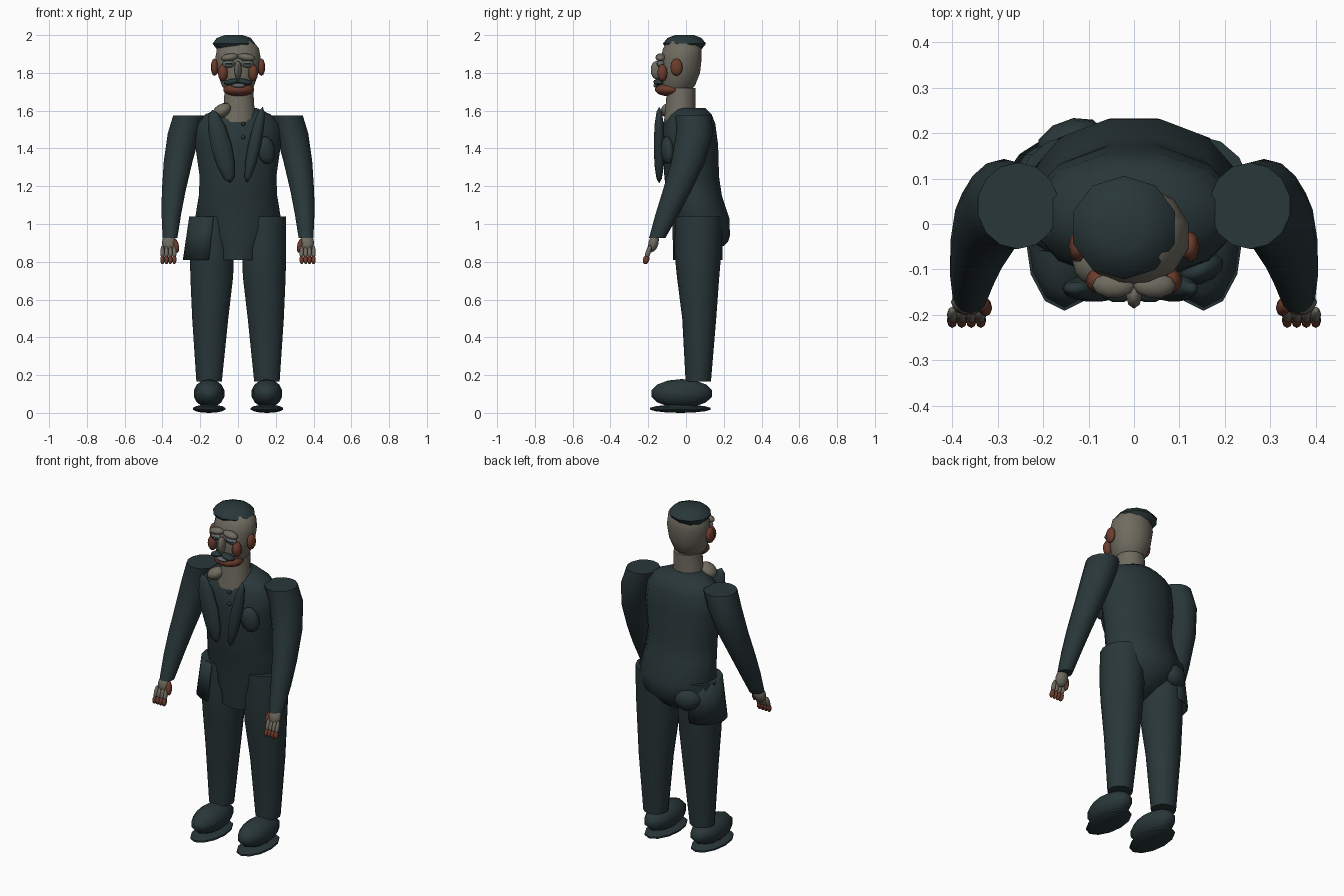
import bpy, math
from mathutils import Vector, Euler

cube = bpy.data.objects.get("Cube")
if cube:
    bpy.data.objects.remove(cube, do_unlink=True)


def material(name, rgb):
    m = bpy.data.materials.new(name)
    m.use_nodes = True
    m.diffuse_color = (*rgb, 1)
    m.node_tree.nodes["Principled BSDF"].inputs["Base Color"].default_value = (*rgb, 1)
    return m


suit = material("dark_teal_cloth", (.022, .038, .041))
skin = material("grey_skin", (.16, .148, .117))
red = material("red_brown_skin", (.15, .046, .026))
pale = material("pale_grey", (.12, .14, .135))


def make(name, verts, faces, mat, angle=50):
    me = bpy.data.meshes.new(name)
    me.from_pydata(verts, [], faces)
    me.materials.append(mat)
    me.shade_smooth()
    me.set_sharp_from_angle(angle=math.radians(angle))
    ob = bpy.data.objects.new(name, me)
    bpy.context.collection.objects.link(ob)
    return ob


def loft(name, rings, mat, n=12, flip=1):
    """Capped tube through elliptic rings (z, cx, cy, rx, ry), bottom to top."""
    verts = []
    for z, cx, cy, rx, ry in rings:
        for i in range(n):
            a = 2 * math.pi * (i + .5) / n
            verts.append((flip * (cx + rx * math.cos(a)), cy + ry * math.sin(a), z))
    faces = [tuple(range(n))[::-1], tuple(range(len(verts) - n, len(verts)))]
    for r in range(len(rings) - 1):
        for i in range(n):
            j = (i + 1) % n
            faces.append((r * n + i, r * n + j, r * n + n + j, r * n + n + i))
    if flip < 0:
        faces = [f[::-1] for f in faces]
    return make(name, verts, faces, mat)


def ball(name, loc, radii, mat, rot=(0, 0, 0), n=12):
    """Ellipsoid with n sides, turned by rot degrees."""
    turn = Euler([math.radians(d) for d in rot]).to_matrix()
    rows = n // 2 + 1
    pts = [(0, 0, -1)]
    for r in range(1, rows):
        b = math.pi * (r / rows - .5)
        for i in range(n):
            a = 2 * math.pi * i / n
            pts.append((math.cos(b) * math.cos(a), math.cos(b) * math.sin(a), math.sin(b)))
    pts.append((0, 0, 1))
    verts = [Vector(loc) + turn @ Vector([p * r for p, r in zip(q, radii)]) for q in pts]
    top, faces = len(pts) - 1, []
    for i in range(n):
        j = (i + 1) % n
        faces.append((0, 1 + j, 1 + i))
        faces.append((top, top - n + i, top - n + j))
        for r in range(rows - 2):
            k = 1 + r * n
            faces.append((k + i, k + j, k + n + j, k + n + i))
    return make(name, verts, faces, mat, 60)


# Jacket body
loft("jacket", [(.81, 0, .01, .1, .075), (.87, 0, .05, .125, .12),
                (.94, 0, .08, .19, .158), (1.03, 0, .08, .235, .155),
                (1.15, 0, .045, .215, .15), (1.25, 0, .03, .21, .15),
                (1.42, 0, .025, .235, .15), (1.53, 0, .02, .23, .14),
                (1.58, 0, .025, .18, .115), (1.615, 0, .02, .1, .085)], suit)

# Neck and head
loft("neck", [(1.54, 0, -.035, .1, .085), (1.61, .005, -.03, .085, .082),
              (1.72, .005, -.025, .078, .078)], skin)
ball("shirt_collar", (-.085, -.085, 1.6), (.055, .05, .035), skin, (0, -30, 0))
loft("head", [(1.685, 0, -.06, .05, .06), (1.73, 0, -.045, .088, .095),
              (1.8, 0, -.032, .112, .11), (1.88, 0, -.025, .124, .112),
              (1.93, 0, -.02, .115, .105), (1.97, 0, -.015, .08, .08)], skin)
loft("hair", [(1.915, -.02, -.01, .09, .085), (1.955, -.022, -.008, .118, .114),
              (1.985, -.022, -.008, .095, .09), (2, -.022, -.008, .05, .05)], suit, 10)

# Face
ball("nose", (0, -.155, 1.815), (.019, .033, .05), skin, n=8)
ball("beard", (.004, -.09, 1.712), (.084, .075, .036), red)
ball("lips", (.004, -.153, 1.733), (.04, .02, .012), pale, n=8)
for s, side in ((1, "left"), (-1, "right")):
    ball(side + "_brow", (s * .045, -.135, 1.882), (.048, .028, .02), skin, (0, s * 8, 0), 10)
    ball(side + "_eye", (s * .05, -.134, 1.847), (.034, .022, .02), pale, n=10)
    ball(side + "_eyelid", (s * .05, -.146, 1.848), (.026, .012, .006), suit, n=8)
    ball(side + "_cheek", (s * .08, -.125, 1.8), (.026, .028, .046), red, n=10)
    ball(side + "_ear", (s * .124, -.05, 1.83), (.02, .034, .046), red, n=10)
    ball(side + "_moustache", (s * .035, -.145, 1.752), (.042, .028, .016), suit, (0, s * 12, 0), 10)

# Lapels, buttons and breast pocket
ball("right_lapel", (-.088, -.142, 1.41), (.055, .03, .2), suit, (0, -14, 0), 10)
ball("left_lapel", (.088, -.142, 1.42), (.034, .03, .205), suit, (0, 12, 0), 10)
ball("breast_pocket", (.15, -.1, 1.39), (.052, .03, .075), suit, (0, -10, 25), 10)
for z in (1.46, 1.53):
    ball("button", (.028, -.12, z), (.011, .012, .011), suit, n=8)

for s, side in ((1, "left"), (-1, "right")):
    # Sleeves
    loft(side + "_sleeve", [(.925, .36, -.153, .04, .043), (1.05, .353, -.1, .053, .062),
                            (1.17, .341, -.05, .064, .075), (1.33, .317, .012, .078, .09),
                            (1.48, .286, .045, .088, .098), (1.575, .255, .04, .09, .095)],
         suit, 14, s)
    # Hands
    ball(side + "_palm", (s * .365, -.172, .9), (.038, .028, .05), skin, (-15, 0, 0), 10)
    ball(side + "_thumb", (s * .328, -.182, .885), (.015, .02, .04), red, (-15, s * 10, 0), 8)
    for i in range(4):
        x = s * (.337 + i * .021)
        ball(side + "_finger", (x, -.2, .85), (.0115, .014, .04), skin, (-18, 0, 0), 8)
        ball(side + "_fingertip", (x, -.211, .812), (.012, .017, .026), red, (-18, 0, 0), 8)
    # Trousers
    loft(side + "_trouser_leg", [(.165, .153, .065, .069, .067), (.5, .147, .07, .098, .09),
                                 (.72, .139, .064, .116, .112), (.85, .138, .063, .12, .124),
                                 (1.04, .14, .068, .117, .126)], suit, 14, s)
    # Shoes
    ball(side + "_shoe", (s * .153, -.023, .103), (.083, .165, .076), suit)
    ball(side + "_sole", (s * .153, -.03, .022), (.088, .165, .022), suit)

# Open jacket flap wrapped around the right hip
verts = []
for z, cx, rx, ry in ((.81, -.155, .137, .13), (1.04, -.13, .128, .13)):
    for i in range(9):
        a = math.radians(90 + i * 22.5)
        verts.append((cx + rx * math.cos(a), .062 + ry * math.sin(a), z))
flap = make("hip_flap", verts, [(i, i + 1, i + 10, i + 9) for i in range(8)], suit)
flap.modifiers.new("thickness", "SOLIDIFY").thickness = .008

# Pouch at the back of the right hip
ball("hip_pouch", (-.14, .18, .945), (.08, .05, .065), suit, (0, 10, 20), 10)
